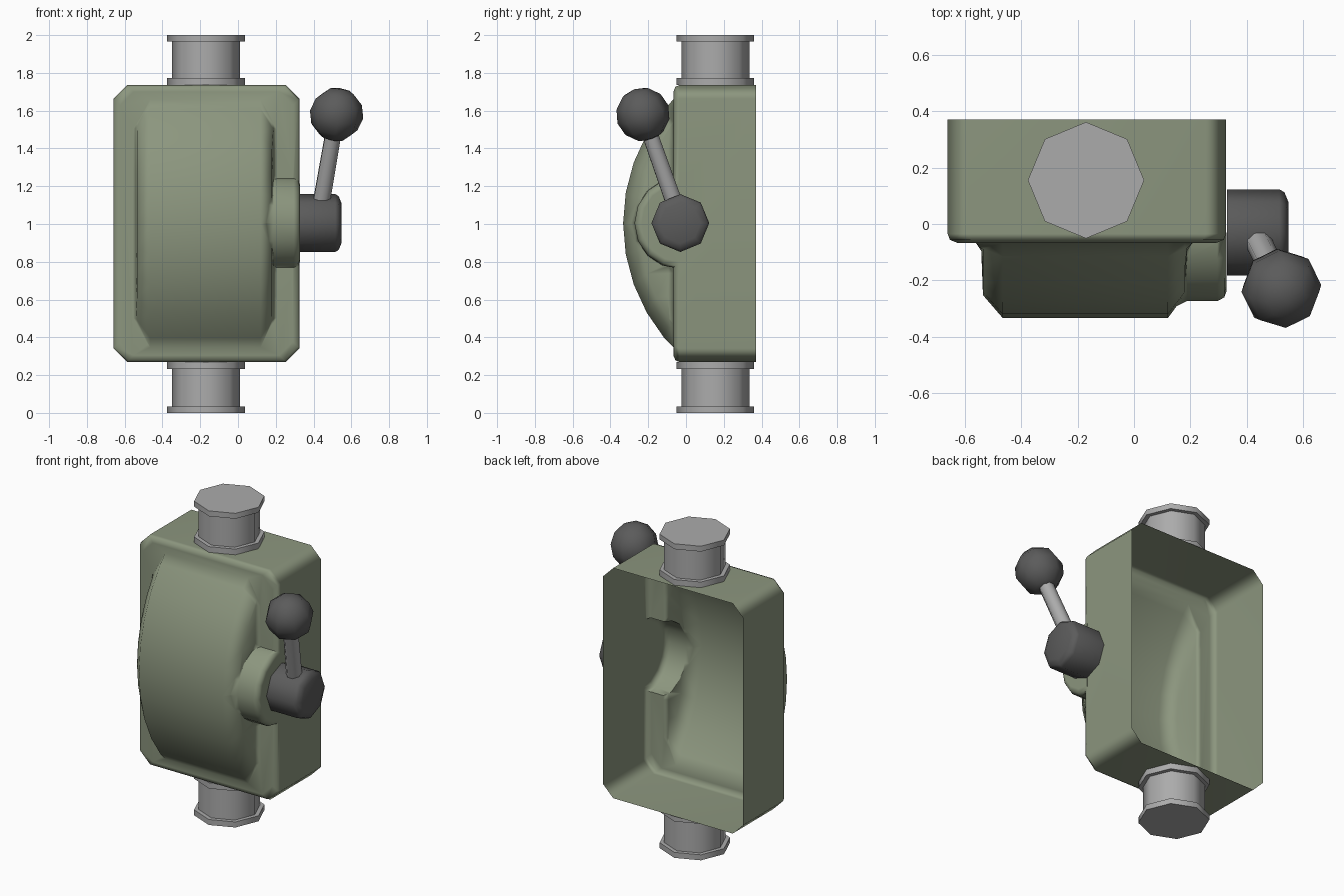
import bpy, bmesh
from math import sin, cos, acos, pi
from mathutils import Vector, Matrix

if "Cube" in bpy.data.objects:
    bpy.data.objects.remove(bpy.data.objects["Cube"])


def material(name, rgb):
    m = bpy.data.materials.new(name)
    m.diffuse_color = (*rgb, 1)
    m.use_nodes = True
    m.node_tree.nodes["Principled BSDF"].inputs["Base Color"].default_value = m.diffuse_color
    return m


GREEN = material("green_paint", (0.262, 0.305, 0.21))
DARK = material("dark_plastic", (0.105, 0.105, 0.105))
STEEL = material("steel", (0.41, 0.41, 0.41))


def make(name, bm, mat):
    bmesh.ops.recalc_face_normals(bm, faces=bm.faces[:])
    me = bpy.data.meshes.new(name)
    bm.to_mesh(me)
    bm.free()
    ob = bpy.data.objects.new(name, me)
    bpy.context.collection.objects.link(ob)
    me.materials.append(mat)
    return ob


def smooth(ob, angle=50):
    bpy.ops.object.select_all(action='DESELECT')
    bpy.context.view_layer.objects.active = ob
    ob.select_set(True)
    bpy.ops.object.shade_smooth_by_angle(angle=angle * pi / 180)


def loft(name, rings, mat):
    """Closed solid through rings with equal point counts."""
    bm = bmesh.new()
    vs = [[bm.verts.new(p) for p in r] for r in rings]
    n = len(vs[0])
    for a, b in zip(vs, vs[1:]):
        for i in range(n):
            j = (i + 1) % n
            bm.faces.new((a[i], a[j], b[j], b[i]))
    bm.faces.new(vs[0])
    bm.faces.new(vs[-1])
    return make(name, bm, mat)


def circle(r, n, a0=0, a1=2 * pi, closed=True):
    d = n if closed else n - 1
    return [(r * cos(a0 + (a1 - a0) * i / d), r * sin(a0 + (a1 - a0) * i / d)) for i in range(n)]


# Housing box: chamfered rectangle with bevelled front edge
def box_ring(y, inset):
    x0, x1, z0, z1, c = -0.66 + inset, 0.326 - inset, 0.27 + inset, 1.735 - inset, 0.072
    return [(x, y, z) for x, z in ((x0 + c, z0), (x1 - c, z0), (x1, z0 + c), (x1, z1 - c),
                                   (x1 - c, z1), (x0 + c, z1), (x0, z1 - c), (x0, z0 + c))]


housing = loft("housing", [box_ring(0.37, 0), box_ring(-0.035, 0),
                           box_ring(-0.056, 0.008), box_ring(-0.067, 0.035)], GREEN)


# Curved front bulge, arc section stepped along x, flattened at the ends for a base fillet
def bulge_ring(x, r, front=-1.0):
    c = 0.62
    a = acos(c / r)
    return [(x, max(c - p, front), 1.003 + q) for p, q in circle(r, 11, -a, a, False)]


bulge = loft("bulge_helper", [bulge_ring(-0.565, 0.862, -0.06), bulge_ring(-0.541, 0.868, -0.095),
                              bulge_ring(-0.535, 0.872),
                              bulge_ring(-0.465, 0.953), bulge_ring(0.12, 0.953),
                              bulge_ring(0.18, 0.872), bulge_ring(0.188, 0.868, -0.095),
                              bulge_ring(0.212, 0.862, -0.06)], GREEN)


# Half round boss that carries the lever hub, flared where it meets the bulge
def boss_ring(x, r):
    return [(x, -0.03 + p, 1.005 + q) for p, q in circle(r, 9, pi / 2, 3 * pi / 2, False)]


boss = loft("boss_helper", [boss_ring(0.09, 0.268), boss_ring(0.142, 0.266),
                            boss_ring(0.188, 0.243), boss_ring(0.295, 0.243),
                            boss_ring(0.32, 0.23), boss_ring(0.3285, 0.205)], GREEN)

# Join into one skin, then open the back
for part in (bulge, boss):
    mod = housing.modifiers.new("join", 'BOOLEAN')
    mod.operation, mod.solver, mod.object = 'UNION', 'EXACT', part
    bpy.context.view_layer.objects.active = housing
    bpy.ops.object.modifier_apply(modifier=mod.name)
    bpy.data.objects.remove(part)
bm = bmesh.new()
bm.from_mesh(housing.data)
back = [f for f in bm.faces if all(v.co.y > 0.369 for v in f.verts)]
bmesh.ops.delete(bm, geom=back, context='FACES')
bm.to_mesh(housing.data)
bm.free()
smooth(housing, 66)
wn = housing.modifiers.new("weighted", 'WEIGHTED_NORMAL')
wn.keep_sharp = True

# Flanged pipe stubs, bottom and top
PIPE = [(0.206, 0), (0.206, 0.035), (0.18, 0.035), (0.18, 0.232), (0.206, 0.232), (0.206, 0.269)]
for name, flip in (("bottom_pipe", False), ("top_pipe", True)):
    top = 2.004 if flip else 0
    smooth(loft(name, [[(-0.17 + p, 0.155 + q, 2 - z * 0.982 if flip else z)
                        for p, q in circle(r, 8)] for r, z in PIPE], STEEL))

# Lever hub
HUB = [(0.153, 0.329), (0.153, 0.515), (0.142, 0.533), (0.108, 0.547)]
smooth(loft("lever_hub", [[(x, -0.03 + p, 1.005 + q) for p, q in circle(r, 8)]
                          for r, x in HUB], DARK))

# Lever rod and ball, aligned to the same axis
start, end = Vector((0.425, -0.03, 1.02)), Vector((0.522, -0.228, 1.58))
axis = end - start
rot = axis.to_track_quat('Z', 'Y').to_matrix().to_4x4()
bm = bmesh.new()
bmesh.ops.create_cone(bm, cap_ends=True, segments=8, radius1=0.048, radius2=0.044, depth=axis.length,
                      matrix=Matrix.Translation((start + end) / 2) @ rot)
smooth(make("lever_rod", bm, STEEL))
bm = bmesh.new()
bmesh.ops.create_uvsphere(bm, u_segments=8, v_segments=6, radius=0.143,
                          matrix=Matrix.Translation(end) @ rot @ Matrix.Rotation(pi / 8, 4, 'Z'))
smooth(make("lever_ball", bm, DARK), 60)
